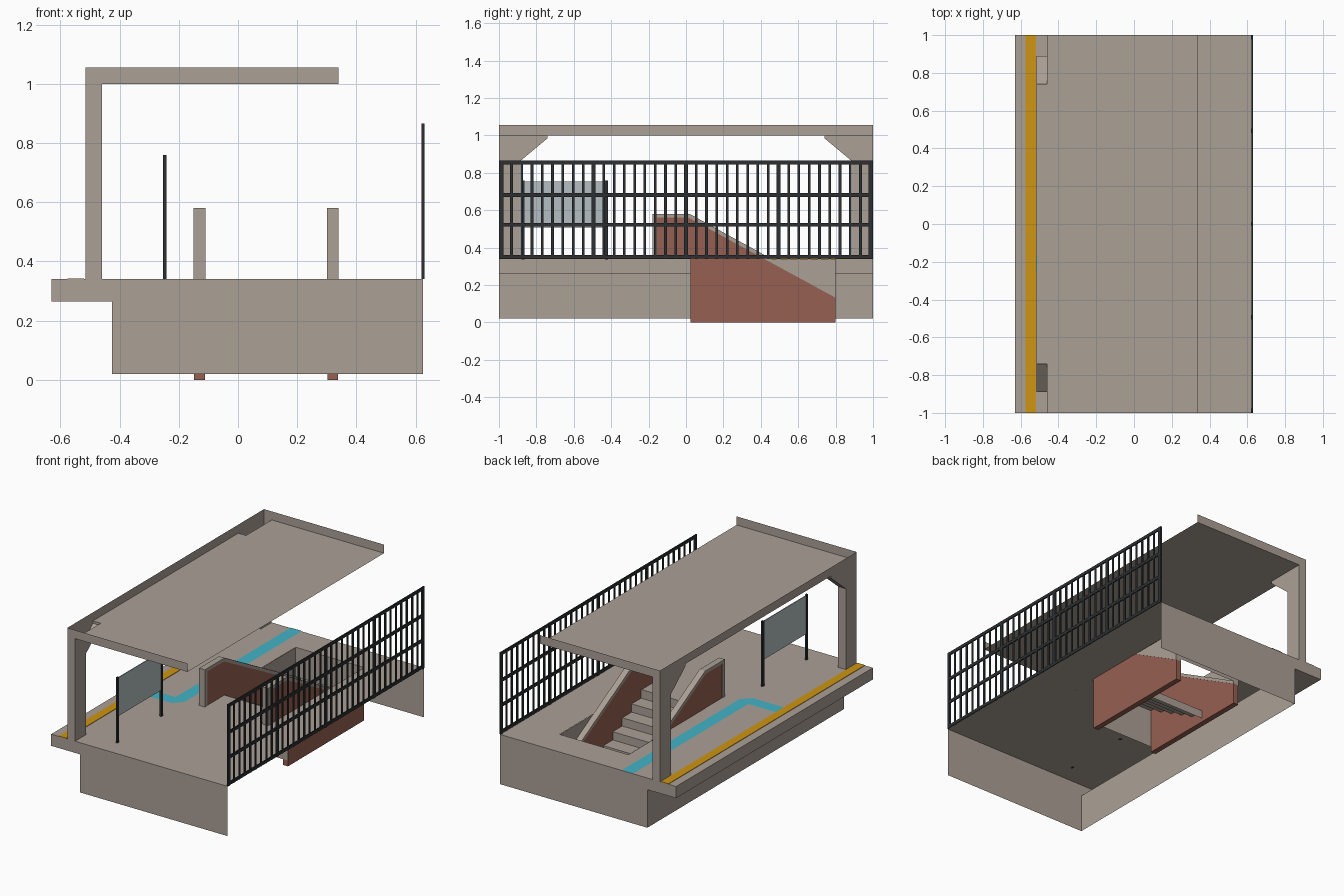
import bpy, bmesh

if "Cube" in bpy.data.objects:
    bpy.data.objects.remove(bpy.data.objects["Cube"])


def material(name, rgb):
    m = bpy.data.materials.new(name)
    m.diffuse_color = (*rgb, 1)
    m.use_nodes = True
    m.node_tree.nodes["Principled BSDF"].inputs["Base Color"].default_value = m.diffuse_color
    return m


CONCRETE = material("warm_grey_concrete", (0.41, 0.35, 0.305))
BRICK = material("red_brick", (0.305, 0.117, 0.084))
IRON = material("dark_iron", (0.025, 0.028, 0.03))
YELLOW = material("safety_yellow", (0.61, 0.30, 0.006))
CYAN = material("tactile_cyan", (0.055, 0.46, 0.58))
PANEL = material("panel_grey", (0.46, 0.52, 0.54))


def finish(name, bm, mat):
    bmesh.ops.remove_doubles(bm, verts=bm.verts, dist=1e-5)
    bmesh.ops.recalc_face_normals(bm, faces=bm.faces)
    me = bpy.data.meshes.new(name)
    bm.to_mesh(me)
    bm.free()
    me.materials.append(mat)
    ob = bpy.data.objects.new(name, me)
    bpy.context.collection.objects.link(ob)


def face(bm, pts):
    return bm.faces.new([bm.verts.new(p) for p in pts])


def box(bm, x0, x1, y0, y1, z0, z1):
    f = face(bm, [(x0, y0, z0), (x1, y0, z0), (x1, y1, z0), (x0, y1, z0)])
    r = bmesh.ops.extrude_face_region(bm, geom=[f])
    vs = [v for v in r["geom"] if isinstance(v, bmesh.types.BMVert)]
    bmesh.ops.translate(bm, vec=(0, 0, z1 - z0), verts=vs)


def prism_x(bm, prof, x0, x1):
    # solid with a (y, z) profile, between two x positions
    f = face(bm, [(x0, y, z) for y, z in prof])
    r = bmesh.ops.extrude_face_region(bm, geom=[f])
    vs = [v for v in r["geom"] if isinstance(v, bmesh.types.BMVert)]
    bmesh.ops.translate(bm, vec=(x1 - x0, 0, 0), verts=vs)


DECK = 0.34
HX0, HX1, HY0, HY1 = -0.15, 0.34, 0.02, 0.80   # stair opening

# platform shell: open underneath and on the fence side
bm = bmesh.new()
for x0, x1, y0, y1 in [(-0.63, HX0, -1, 1), (HX1, 0.625, -1, 1),
                       (HX0, HX1, -1, HY0), (HX0, HX1, HY1, 1)]:
    face(bm, [(x0, y0, DECK), (x1, y0, DECK), (x1, y1, DECK), (x0, y1, DECK)])
edge = [(-0.63, DECK), (-0.63, 0.265), (-0.425, 0.265), (-0.425, 0.02)]
for (xa, za), (xb, zb) in zip(edge, edge[1:]):
    face(bm, [(xa, -1, za), (xa, 1, za), (xb, 1, zb), (xb, -1, zb)])
for y in (-1, 1):
    face(bm, [(x, y, z) for x, z in edge + [(0.625, 0.02), (0.625, DECK)]])
finish("platform", bm, CONCRETE)

# lining of the stair opening
bm = bmesh.new()
for x in (HX0 + 0.001, HX1 - 0.001):
    face(bm, [(x, 0.44, DECK), (x, HY1, DECK), (x, HY1, 0.14)])
face(bm, [(HX0, HY1, 0.15), (HX1, HY1, 0.15), (HX1, HY1, DECK), (HX0, HY1, DECK)])
face(bm, [(HX0, HY0, 0.04), (HX1, HY0, 0.04), (HX1, HY0, DECK), (HX0, HY0, DECK)])
finish("stair_opening_lining", bm, CONCRETE)

# stair treads and risers
bm = bmesh.new()
y, z = HY0 + 0.005, DECK
RISE, TREAD = 0.053, 0.096
for i in range(6):
    face(bm, [(-0.12, y, z), (0.31, y, z), (0.31, y, z - RISE), (-0.12, y, z - RISE)])
    z -= RISE
    if i < 5:
        face(bm, [(-0.12, y, z), (0.31, y, z), (0.31, y + TREAD, z), (-0.12, y + TREAD, z)])
        y += TREAD
finish("stair_steps", bm, CONCRETE)

# balustrades: brick body with a concrete coping
body = [(-0.155, DECK), (0.025, DECK), (0.025, 0), (0.8, 0),
        (0.8, 0.135), (0.016, 0.562), (-0.155, 0.562)]
coping = [(-0.18, DECK), (-0.18, 0.58), (0.02, 0.58), (0.8, 0.152),
          (0.8, 0.132), (0.014, 0.56), (-0.155, 0.56), (-0.155, DECK)]
for side, x0 in (("left", -0.15), ("right", 0.30)):
    bm = bmesh.new()
    prism_x(bm, body, x0 + 0.002, x0 + 0.038)
    finish(side + "_brick_balustrade", bm, BRICK)
    bm = bmesh.new()
    prism_x(bm, coping, x0, x0 + 0.04)
    finish(side + "_balustrade_coping", bm, CONCRETE)

# shelter portal: hollow columns with corner gussets, open at the top
X0, X1, ROOF, TOP = -0.515, -0.46, 1.0, 1.055
inner = [(0.89, DECK), (0.89, 0.86), (0.74, 0.985), (0.74, ROOF)]
bm = bmesh.new()
for s in (-1, 1):
    face(bm, [(X0, s * y, z) for y, z in inner] + [(X0, s, ROOF), (X0, s, DECK)])
    face(bm, [(X1, s * y, z) for y, z in inner] + [(X1, s, ROOF), (X1, s, DECK)])
    for (ya, za), (yb, zb) in zip(inner, inner[1:]):
        face(bm, [(X0, s * ya, za), (X1, s * ya, za), (X1, s * yb, zb), (X0, s * yb, zb)])
    face(bm, [(X0, s, DECK), (X1, s, DECK), (X1, s, ROOF), (X0, s, ROOF)])
finish("shelter_columns", bm, CONCRETE)

# roof tray with upstand on three sides
bm = bmesh.new()
face(bm, [(X1, -1, ROOF), (0.34, -1, ROOF), (0.34, 1, ROOF), (X1, 1, ROOF)])
face(bm, [(X0, -0.74, ROOF), (X1, -0.74, ROOF), (X1, 0.74, ROOF), (X0, 0.74, ROOF)])
face(bm, [(X0, -1, ROOF), (X0, 1, ROOF), (X0, 1, TOP), (X0, -1, TOP)])
for y in (-1, 1):
    face(bm, [(X0, y, ROOF), (0.34, y, ROOF), (0.34, y, TOP), (X0, y, TOP)])
finish("shelter_roof", bm, CONCRETE)

# fence
bm = bmesh.new()
for z in (0.352, 0.522, 0.682, 0.855):
    box(bm, 0.621, 0.629, -1, 1, z - 0.01, z + 0.01)
for y in (-0.988, -0.494, 0, 0.494, 0.988):
    box(bm, 0.62, 0.63, y - 0.011, y + 0.011, DECK, 0.865)
N = 36
for i in range(1, N):
    y = -0.988 + 1.976 * i / N
    if i % 9:
        box(bm, 0.622, 0.628, y - 0.007, y + 0.007, DECK, 0.855)
finish("fence", bm, IRON)

# information board
bm = bmesh.new()
for y in (-0.872, -0.425):
    box(bm, -0.254, -0.242, y - 0.008, y + 0.008, DECK - 0.003, 0.76)
finish("board_posts", bm, IRON)
bm = bmesh.new()
box(bm, -0.251, -0.245, -0.866, -0.43, 0.508, 0.755)
finish("board_panel", bm, PANEL)

# painted platform markings
bm = bmesh.new()
box(bm, -0.575, -0.52, -1, 1, DECK, DECK + 0.003)
finish("edge_stripe", bm, YELLOW)
bm = bmesh.new()
f = face(bm, [(x, y, DECK + 0.003) for x, y in
              [(-0.325, 1), (-0.325, -0.17), (-0.52, -0.17), (-0.52, -0.25),
               (-0.30, -0.25), (-0.245, -0.195), (-0.245, 1)]])
finish("tactile_path", bm, CYAN)
